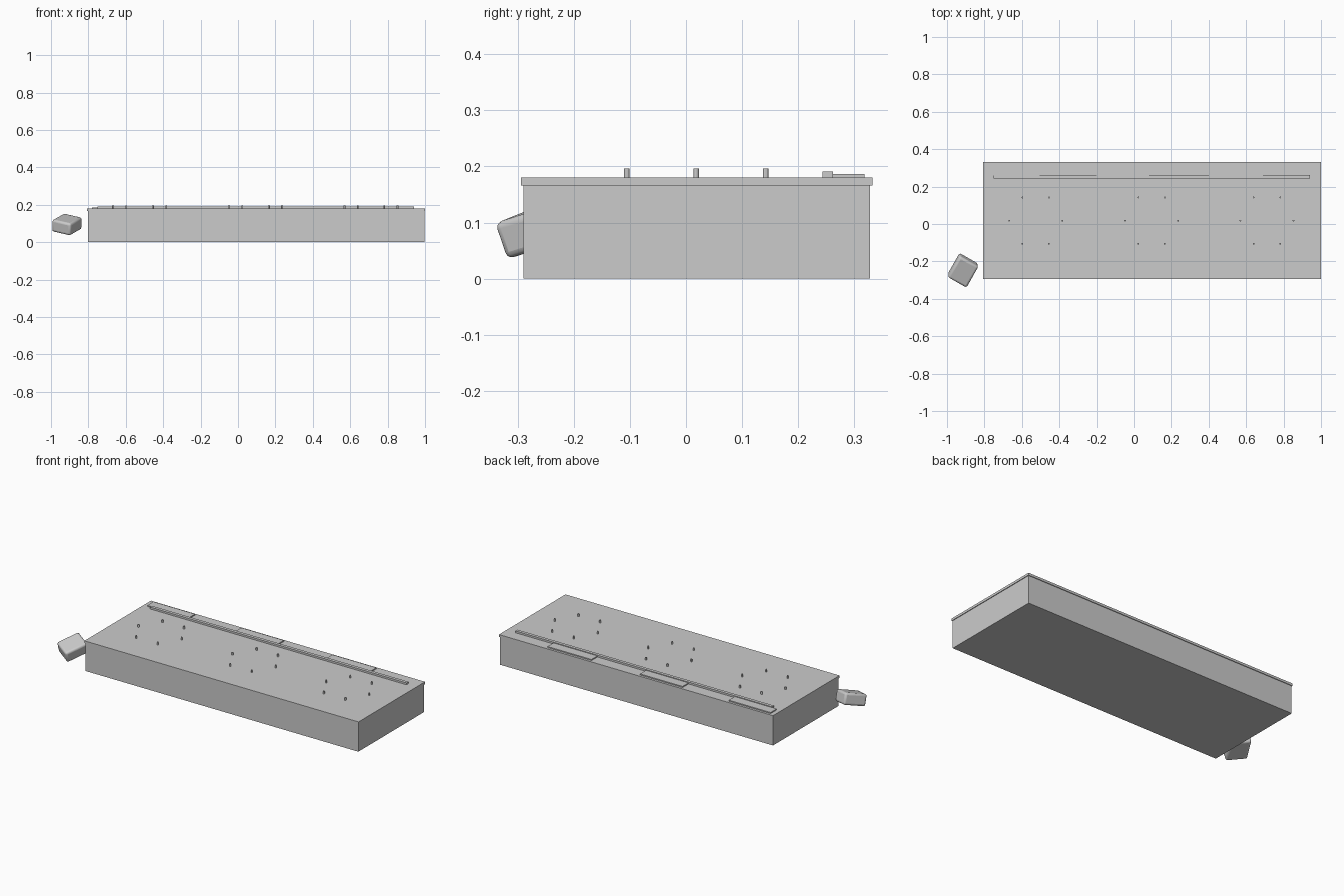
import bpy, bmesh, math
from mathutils import Vector, Matrix

if "Cube" in bpy.data.objects:
    bpy.data.objects.remove(bpy.data.objects["Cube"])


def add_object(name, bm):
    bmesh.ops.recalc_face_normals(bm, faces=bm.faces)
    mesh = bpy.data.meshes.new(name)
    bm.to_mesh(mesh)
    bm.free()
    ob = bpy.data.objects.new(name, mesh)
    bpy.context.collection.objects.link(ob)
    return ob


def box(name, x0, x1, y0, y1, z0, z1):
    bm = bmesh.new()
    m = (Matrix.Translation(((x0 + x1) / 2, (y0 + y1) / 2, (z0 + z1) / 2))
         @ Matrix.Diagonal((x1 - x0, y1 - y0, z1 - z0, 1)))
    bmesh.ops.create_cube(bm, size=1, matrix=m)
    return add_object(name, bm)


def pin(name, x, y):
    bm = bmesh.new()
    bmesh.ops.create_cone(bm, cap_ends=True, segments=12, radius1=0.0048, radius2=0.0048,
                          depth=0.02, matrix=Matrix.Translation((x, y, 0.186)))
    return add_object(name, bm)


# Main slab and its slightly overhanging top rim
box("base_block", -0.803, 0.996, -0.290, 0.328, 0, 0.172)
box("top_rim", -0.806, 1.0, -0.294, 0.332, 0.166, 0.18)

# Rear ledge and the plates behind it
box("rear_ledge", -0.75, 0.94, 0.243, 0.262, 0.178, 0.191)
for i, (a, b) in enumerate([(-0.78, -0.505), (-0.20, 0.08), (0.40, 0.69)]):
    box(f"rear_plate_{i + 1}", a, b, 0.260, 0.318, 0.178, 0.1865)

# Three hexagonal rings of pins
for g, cx in enumerate((-0.526, 0.094, 0.711)):
    for k in range(6):
        a = math.radians(60 * k)
        pin(f"pin_{g + 1}_{k + 1}", cx + 0.142 * math.cos(a), 0.018 + 0.143 * math.sin(a))

# Loose tilted block with rounded edges
u = Vector((0.100, -0.057, -0.023))
v = Vector((-0.064, -0.114, -0.036))
w = u.cross(v).normalized() * 0.068
centre = Vector((-0.9145, -0.2475, 0.095))
bm = bmesh.new()
bmesh.ops.create_cube(bm, size=1)
for p in bm.verts:
    p.co = centre + u * p.co.x + v * p.co.y + w * p.co.z
block = add_object("loose_block", bm)
bev = block.modifiers.new("rounding", 'BEVEL')
bev.width = 0.012
bev.segments = 3
bpy.context.view_layer.objects.active = block
block.select_set(True)
bpy.ops.object.shade_smooth_by_angle(angle=math.radians(40))
